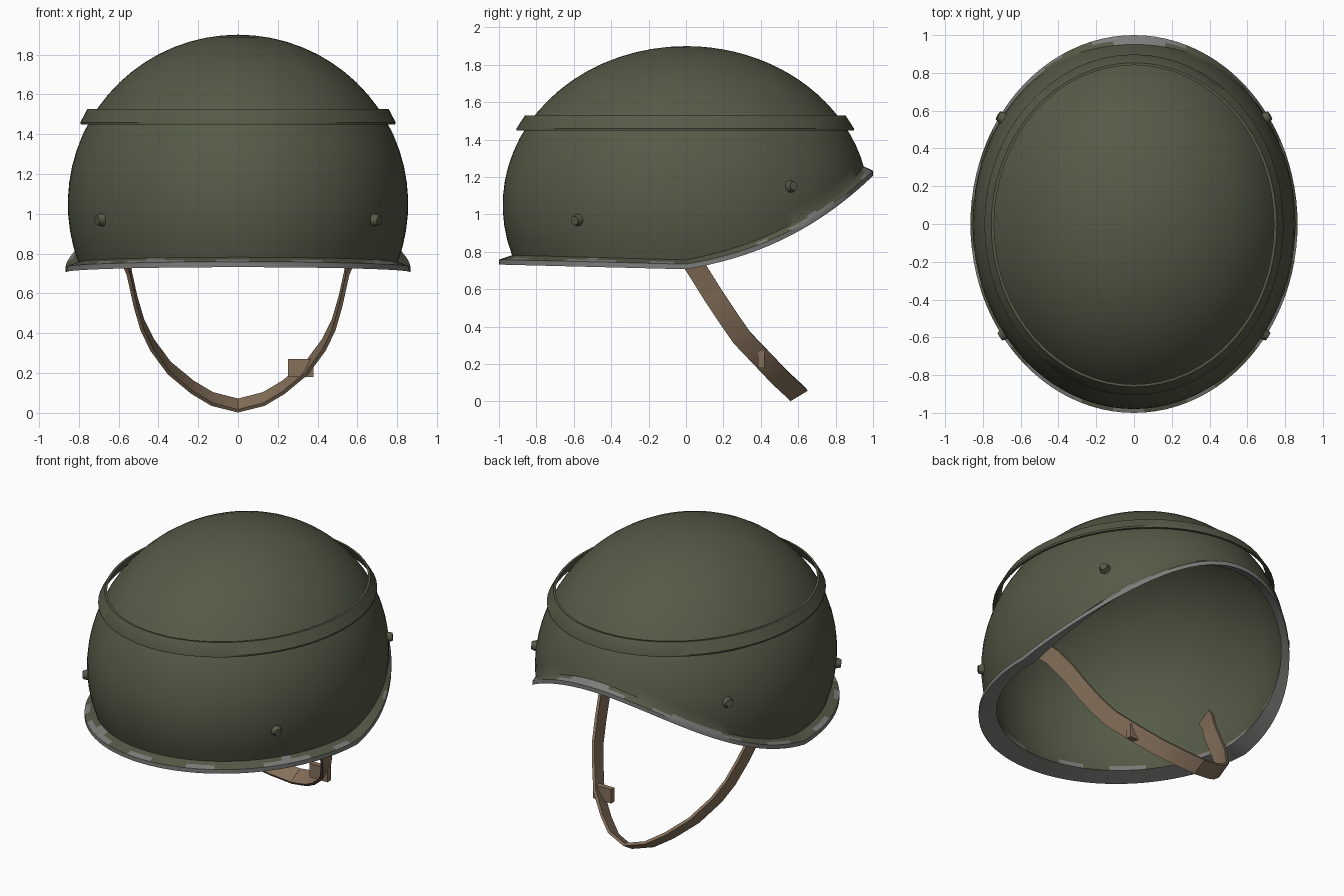
import bpy, bmesh, math
from mathutils import Vector

if "Cube" in bpy.data.objects:
    bpy.data.objects.remove(bpy.data.objects["Cube"])


def material(name, rgb):
    m = bpy.data.materials.new(name)
    m.diffuse_color = (*rgb, 1)
    m.use_nodes = True
    m.node_tree.nodes["Principled BSDF"].inputs["Base Color"].default_value = m.diffuse_color
    return m


GREEN = material("olive_green", (0.092, 0.102, 0.062))
GREY = material("worn_grey", (0.205, 0.208, 0.195))
BROWN = material("strap_brown", (0.24, 0.165, 0.105))


def finish(name, bm, mats, angle=35):
    bmesh.ops.recalc_face_normals(bm, faces=bm.faces)
    me = bpy.data.meshes.new(name)
    bm.to_mesh(me)
    bm.free()
    for m in mats:
        me.materials.append(m)
    ob = bpy.data.objects.new(name, me)
    bpy.context.collection.objects.link(ob)
    bpy.ops.object.select_all(action='DESELECT')
    ob.select_set(True)
    bpy.context.view_layer.objects.active = ob
    bpy.ops.object.shade_smooth_by_angle(angle=math.radians(angle))
    return ob


RX, RY, RZ, CZ = 0.855, 0.98, 0.85, 1.05
SEG = 96


def lip(y):
    """Height of the helmet's lower edge, sweeping up towards +y."""
    if y < 0:
        return 0.707 - 0.025 * y
    return 0.707 + 0.17 * y + 0.2 * y * y + 0.13 * y ** 3


def shell(a, phi, s=1.0):
    c = math.cos(phi) * s
    return Vector((RX * c * math.cos(a), RY * c * math.sin(a), CZ + RZ * s * math.sin(phi)))


def shell_column(a):
    """Section of the shell: outer dome, flared rim, underside, inner dome."""
    zb = lip(math.sin(a))
    rim = lambda z: Vector((0.866 * math.cos(a), math.sin(a), z))
    p0 = math.asin((zb + 0.05 - CZ) / RZ)
    p1 = math.asin((zb + 0.03 - CZ) / (RZ * 0.965))
    top = math.pi / 2
    col = [shell(a, top + (p0 - top) * i / 20) for i in range(1, 21)]
    edge = rim(zb + 0.027)
    col += [col[-1].lerp(edge, 0.5), edge, rim(zb)]
    col += [shell(a, p1 + (top - p1) * t, 0.965)
            for t in [0, 0.025] + [i / 12 for i in range(1, 12)]]
    return col


# Worn patches around the rim, in degrees
WORN = [(22, 28), (33, 53), (72, 106), (118, 150), (160, 174), (186, 200), (212, 222),
        (230, 250), (262, 275), (288, 300), (318, 336), (350, 358)]


def worn(deg, shrink=0):
    return any(a + shrink <= deg <= b - shrink for a, b in WORN)


# Helmet shell
bm = bmesh.new()
cols = [[bm.verts.new(p) for p in shell_column(2 * math.pi * k / SEG)] for k in range(SEG)]
apex, inner_apex = bm.verts.new((0, 0, CZ + RZ)), bm.verts.new((0, 0, CZ + RZ * 0.965))
for k in range(SEG):
    a, b = cols[k], cols[(k + 1) % SEG]
    deg = 360 * (k + 0.5) / SEG
    bm.faces.new((apex, a[0], b[0]))
    bm.faces.new((inner_apex, b[-1], a[-1]))
    for i in range(len(a) - 1):
        f = bm.faces.new((a[i], a[i + 1], b[i + 1], b[i]))
        grey = (i in (21, 22) or (i == 20 and worn(deg)) or (i == 19 and worn(deg, 7))
                or (i == 23 and worn((deg + 40) % 360)))
        if i == 21:
            grey = True
        if i == 20:
            grey = worn(deg)
        f.material_index = int(grey)
finish("helmet_shell", bm, [GREEN, GREY], 40)

# Raised band standing slightly off the dome
bm = bmesh.new()
profile = [(0.79, 0.902, 1.45), (0.792, 0.902, 1.46), (0.756, 0.858, 1.528),
           (0.741, 0.845, 1.528), (0.775, 0.886, 1.45)]
rings = []
for k in range(64):
    t = 2 * math.pi * k / 64
    rings.append([bm.verts.new((x * math.cos(t), y * math.sin(t) - 0.004, z)) for x, y, z in profile])
for k in range(64):
    a, b = rings[k], rings[(k + 1) % 64]
    for i in range(5):
        j = (i + 1) % 5
        bm.faces.new((a[i], a[j], b[j], b[i]))
finish("dome_band", bm, [GREEN])

# Rivets, two on each side
for side, label in ((1, "right"), (-1, "left")):
    for y, z, end in ((-0.58, 0.97, "front"), (0.56, 1.15, "back")):
        x = RX * math.sqrt(1 - (y / RY) ** 2 - ((z - CZ) / RZ) ** 2) * side
        n = Vector((x / RX ** 2, y / RY ** 2, (z - CZ) / RZ ** 2)).normalized()
        bm = bmesh.new()
        bmesh.ops.create_cone(bm, cap_ends=True, segments=12, radius1=0.036, radius2=0.024, depth=0.04)
        rot = n.to_track_quat('Z', 'Y').to_matrix()
        bmesh.ops.rotate(bm, verts=bm.verts, matrix=rot)
        bmesh.ops.translate(bm, verts=bm.verts, vec=Vector((x, y, z)) + n * 0.01)
        finish(f"rivet_{label}_{end}", bm, [GREEN])

# Chin strap: flat ribbon following a mirrored path
half = [(0.65, -0.12, 0.93), (0.60, -0.03, 0.84), (0.55, 0.05, 0.72), (0.515, 0.15, 0.56),
        (0.48, 0.23, 0.44), (0.43, 0.30, 0.34), (0.345, 0.41, 0.225), (0.23, 0.50, 0.13),
        (0.13, 0.565, 0.07), (0, 0.60, 0.037)]
path = [Vector(p) for p in half] + [Vector((-x, y, z)) for x, y, z in half[-2::-1]]
w = Vector((0, 0.046, 0.0275))
bm = bmesh.new()
sections = []
for i, p in enumerate(path):
    t = path[min(i + 1, len(path) - 1)] - path[max(i - 1, 0)]
    n = t.cross(w).normalized() * 0.009
    sections.append([bm.verts.new(p + d) for d in (w + n, w - n, -w - n, -w + n)])
for a, b in zip(sections, sections[1:]):
    for i in range(4):
        j = (i + 1) % 4
        bm.faces.new((a[i], a[j], b[j], b[i]))
bm.faces.new(sections[0])
bm.faces.new(sections[-1])
finish("chin_strap", bm, [BROWN], 30)

# Strap buckle
bm = bmesh.new()
bmesh.ops.create_cube(bm, size=1)
bmesh.ops.scale(bm, verts=bm.verts, vec=(0.13, 0.036, 0.09))
bmesh.ops.translate(bm, verts=bm.verts, vec=(0.315, 0.402, 0.225))
finish("strap_buckle", bm, [BROWN])
